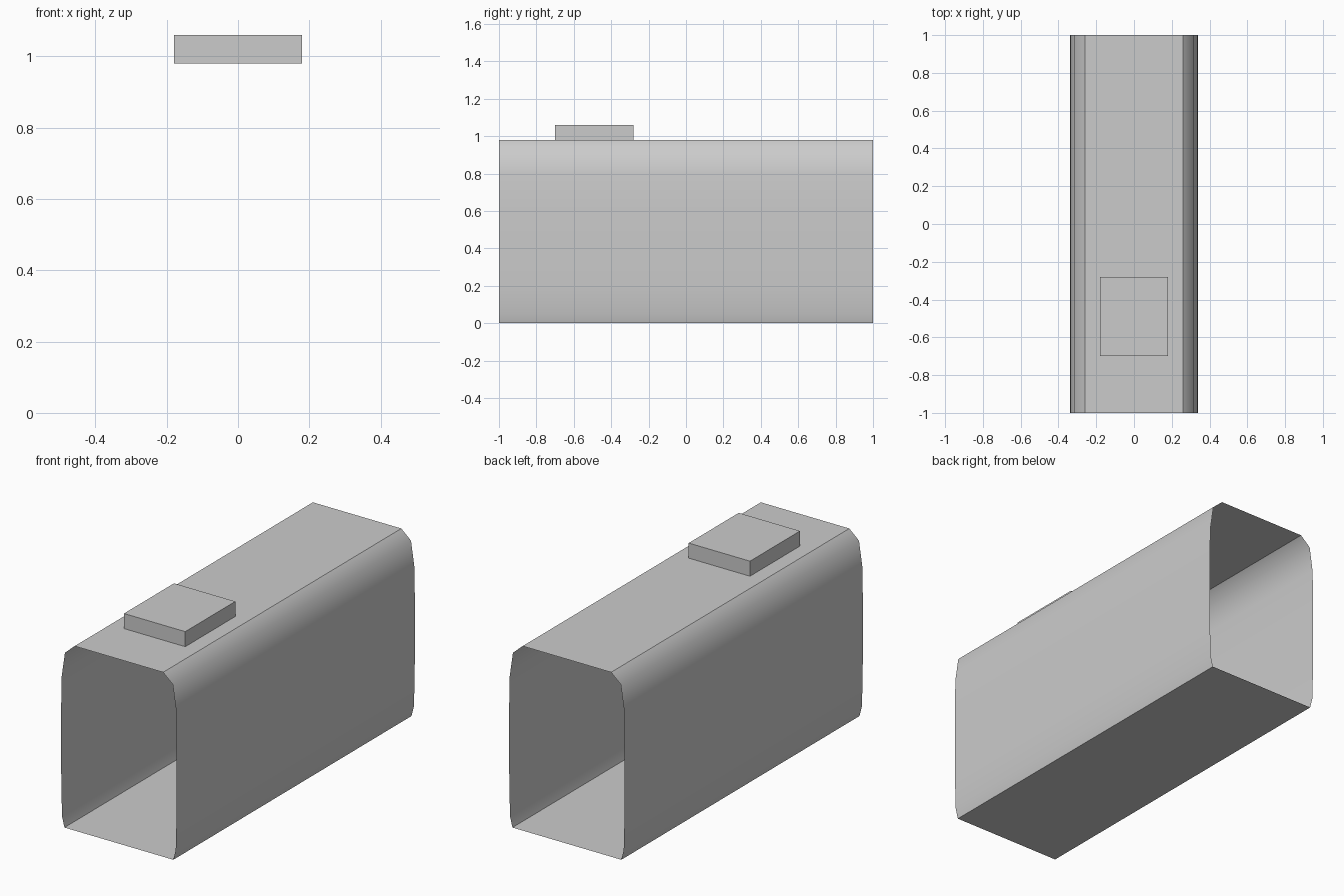
import bpy, bmesh

cube = bpy.data.objects.get("Cube")
if cube:
    bpy.data.objects.remove(cube, do_unlink=True)

grey = bpy.data.materials.new("plain_grey")
grey.use_nodes = True
grey.diffuse_color = (0.6, 0.6, 0.6, 1)
grey.node_tree.nodes["Principled BSDF"].inputs["Base Color"].default_value = grey.diffuse_color


def make_object(name, bm):
    bmesh.ops.recalc_face_normals(bm, faces=bm.faces)
    mesh = bpy.data.meshes.new(name)
    bm.to_mesh(mesh)
    bm.free()
    mesh.materials.append(grey)
    obj = bpy.data.objects.new(name, mesh)
    bpy.context.collection.objects.link(obj)
    return obj


# Open-ended shell: half profile (x, z), mirrored and swept from front to back
half = [(0.32, 0), (0.334, 0.055), (0.338, 0.2), (0.34, 0.4), (0.34, 0.6),
        (0.336, 0.8), (0.317, 0.93), (0.26, 0.98)]
profile = half + [(-x, z) for x, z in reversed(half)]
count = len(profile)
creases = {0, len(half) - 1, len(half), count - 1}

bm = bmesh.new()
front, back = ([bm.verts.new((x, y, z)) for x, z in profile] for y in (-1, 1))
for i in range(count):
    j = (i + 1) % count
    face = bm.faces.new((front[i], front[j], back[j], back[i]))
    face.smooth = True
# Crisp lengthwise edges where the roof and floor meet the curved walls
for i in creases:
    bm.edges.get((front[i], back[i])).smooth = False
# Outward normals on the open shell
bmesh.ops.recalc_face_normals(bm, faces=bm.faces)
make_object("shell", bm)

# Flat box on the roof near the front
bm = bmesh.new()
bmesh.ops.create_cube(bm, size=1)
bmesh.ops.scale(bm, vec=(0.36, 0.42, 0.08), verts=bm.verts)
bmesh.ops.translate(bm, vec=(0, -0.49, 1.02), verts=bm.verts)
make_object("roof_box", bm)
